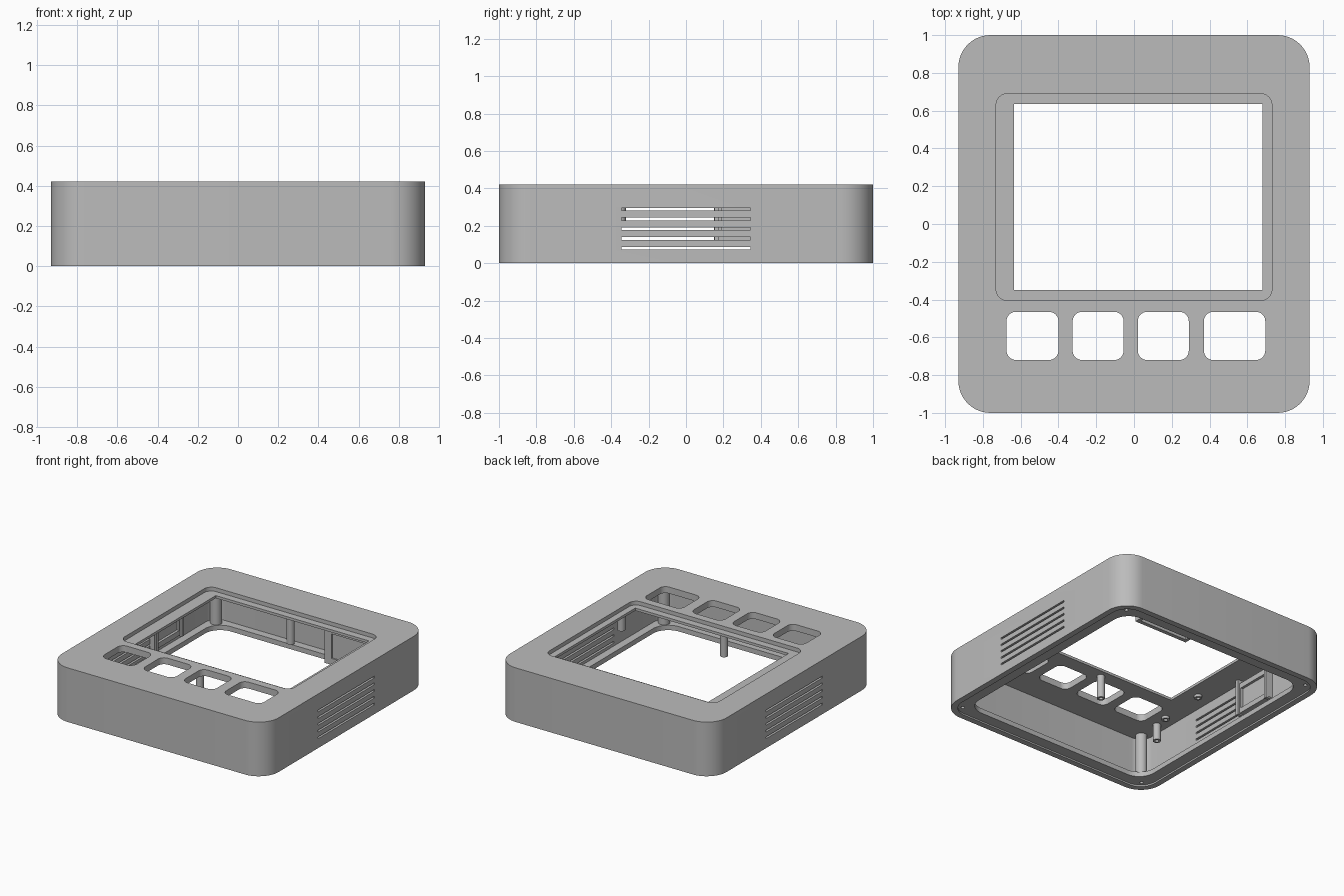
import bpy, bmesh, math
from mathutils import Matrix

if "Cube" in bpy.data.objects:
    bpy.data.objects.remove(bpy.data.objects["Cube"], do_unlink=True)

grey = bpy.data.materials.new("matte_grey")
grey.use_nodes = True
grey.diffuse_color = (0.5, 0.5, 0.5, 1)
grey.node_tree.nodes["Principled BSDF"].inputs["Base Color"].default_value = (0.5, 0.5, 0.5, 1)


def make_object(name, bm):
    bmesh.ops.recalc_face_normals(bm, faces=bm.faces)
    mesh = bpy.data.meshes.new(name)
    bm.to_mesh(mesh)
    bm.free()
    mesh.materials.append(grey)
    obj = bpy.data.objects.new(name, mesh)
    bpy.context.collection.objects.link(obj)
    return obj


def rounded_prism(name, x0, x1, y0, y1, z0, z1, r=0.0, steps=12):
    """Upright prism with a rounded rectangle outline."""
    bm = bmesh.new()
    corners = [(x1 - r, y1 - r), (x0 + r, y1 - r), (x0 + r, y0 + r), (x1 - r, y0 + r)]
    ring = []
    for i, (cx, cy) in enumerate(corners):
        for k in range(steps + 1 if r else 1):
            a = math.pi / 2 * (i + k / steps)
            ring.append(bm.verts.new((cx + r * math.cos(a), cy + r * math.sin(a), z0)))
    base = bm.faces.new(ring)
    top = bmesh.ops.extrude_face_region(bm, geom=[base])
    verts = [v for v in top["geom"] if isinstance(v, bmesh.types.BMVert)]
    bmesh.ops.translate(bm, verts=verts, vec=(0, 0, z1 - z0))
    return make_object(name, bm)


def centred_prism(name, hx, hy, z0, z1, r):
    return rounded_prism(name, -hx, hx, -hy, hy, z0, z1, r)


def post(name, x, y, z0, z1, r, hole=0.0):
    """Round post, with an optional blind hole in its lower end."""
    bm = bmesh.new()
    bmesh.ops.create_cone(bm, cap_ends=True, segments=24, radius1=r, radius2=r, depth=z1 - z0,
                          matrix=Matrix.Translation((x, y, (z0 + z1) / 2)))
    if hole:
        bm.faces.ensure_lookup_table()
        end = min(bm.faces, key=lambda f: f.calc_center_median().z)
        bmesh.ops.inset_region(bm, faces=[end], thickness=r - hole)
        rim = bmesh.ops.extrude_face_region(bm, geom=[end])
        verts = [v for v in rim["geom"] if isinstance(v, bmesh.types.BMVert)]
        bmesh.ops.translate(bm, verts=verts, vec=(0, 0, (z1 - z0) * 0.6))
        if end.is_valid:
            bmesh.ops.delete(bm, geom=[end], context="FACES_ONLY")
    return make_object(name, bm)


def cut(obj, cutters):
    bpy.context.view_layer.objects.active = obj
    for cutter in cutters:
        mod = obj.modifiers.new("cut", "BOOLEAN")
        mod.operation = "DIFFERENCE"
        mod.solver = "EXACT"
        mod.object = cutter
        bpy.ops.object.modifier_apply(modifier=mod.name)
        bpy.data.objects.remove(cutter, do_unlink=True)


PLATE = 0.37                       # underside of the top plate
corners = [(sx * 0.82, sy * 0.895) for sx in (-1, 1) for sy in (-1, 1)]

# Outer shell, hollowed from below with an inward rim
shell = centred_prism("housing_shell", 0.93, 1.0, 0, 0.42, 0.17)
cutters = [
    centred_prism("cavity", 0.86, 0.93, 0.05, PLATE, 0.1),
    centred_prism("base_opening", 0.80, 0.87, -0.1, 0.2, 0.13),
    centred_prism("rim_recess", 0.885, 0.955, -0.1, 0.012, 0.13),
    rounded_prism("window_recess", -0.73, 0.73, -0.405, 0.69, 0.39, 0.5, 0.06),
    rounded_prism("window", -0.635, 0.68, -0.35, 0.635, 0.3, 0.5),
]

# Button openings
for x0, x1 in [(-0.675, -0.4), (-0.325, -0.055), (0.02, 0.29), (0.37, 0.695)]:
    cutters.append(rounded_prism("button_hole", x0, x1, -0.72, -0.465, 0.3, 0.5, 0.05))

# Vent slots in both side walls
for i in range(5):
    z = 0.08 + 0.052 * i
    for s in (-1, 1):
        xs = sorted((s * 0.84, s * 1.0))
        cutters.append(rounded_prism("vent_slot", *xs, -0.345, 0.345, z - 0.007, z + 0.007))

# Screw holes in the rim
for x, y in corners:
    cutters.append(post("screw_hole", x, y, -0.1, 0.04, 0.013))
cut(shell, cutters)

# Corner screw pillars
for x, y in corners:
    post("corner_pillar", x * 0.97, y * 0.97, 0.04, PLATE + 0.01, 0.042)

# Standoffs under the top plate
for x, y, z in [(-0.04, -0.41, 0.19), (0.8, -0.35, 0.19), (-0.78, -0.68, 0.24),
                (-0.15, 0.86, 0.065), (-0.76, -0.56, 0.35), (-0.74, -0.18, 0.35)]:
    post("standoff", x, y, z, PLATE + 0.01, 0.028, 0.014)

# Framed socket on the right inner wall
socket = rounded_prism("side_socket_frame", -0.87, -0.82, 0.15, 0.49, 0.1, 0.34)
cut(socket, [rounded_prism("socket_recess", -0.84, -0.7, 0.19, 0.45, 0.14, 0.30)])
for y in (0.165, 0.475):
    rounded_prism("side_socket_rib", -0.87, -0.805, y - 0.012, y + 0.012, 0.09, PLATE + 0.01)

# Framed bracket on the back inner wall
bracket = rounded_prism("back_bracket", 0.19, 0.65, 0.79, 0.94, 0.03, 0.32)
cut(bracket, [rounded_prism("bracket_hollow", 0.215, 0.625, 0.82, 0.91, -0.1, 0.29),
              rounded_prism("bracket_recess", 0.25, 0.59, 0.7, 0.8, 0.08, 0.27)])

# Smooth the rounded faces and keep the edges crisp
bpy.ops.object.select_all(action="DESELECT")
for obj in bpy.context.collection.objects:
    if obj.type == "MESH":
        obj.select_set(True)
        bpy.context.view_layer.objects.active = obj
bpy.ops.object.shade_smooth_by_angle(angle=math.radians(30))
